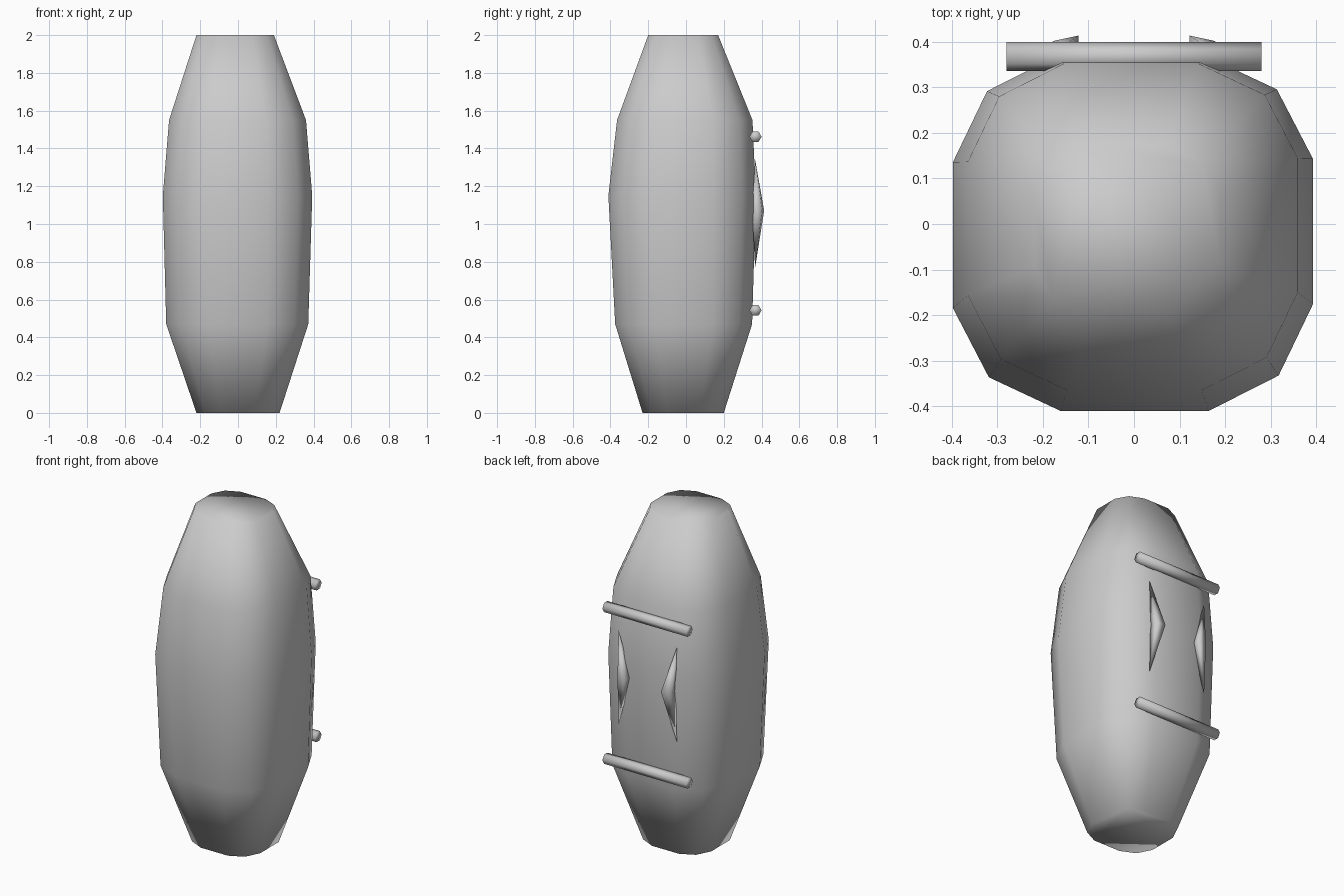
import bpy, bmesh, math
from mathutils import Matrix

if "Cube" in bpy.data.objects:
    bpy.data.objects.remove(bpy.data.objects["Cube"])


def finish(bm, name):
    bmesh.ops.recalc_face_normals(bm, faces=bm.faces)
    for f in bm.faces:
        f.smooth = True
    me = bpy.data.meshes.new(name)
    bm.to_mesh(me)
    bm.free()
    ob = bpy.data.objects.new(name, me)
    bpy.context.collection.objects.link(ob)
    return ob


# Pod body: a rounded-square section, fitted to x and y limits at each height
quarter = [(1.0, 0.42), (0.8, 0.81), (0.4, 1.0)]
section = []
for k in range(4):
    c, s = round(math.cos(k * math.pi / 2)), round(math.sin(k * math.pi / 2))
    section += [(x * c - y * s, x * s + y * c) for x, y in quarter]

# z, x min, x max, y min, y max
levels = [
    (0.00, -0.22, 0.22, -0.23, 0.20),
    (0.47, -0.38, 0.372, -0.375, 0.35),
    (1.15, -0.398, 0.393, -0.411, 0.37),
    (1.55, -0.365, 0.36, -0.365, 0.352),
    (2.00, -0.22, 0.19, -0.20, 0.17),
]
bm = bmesh.new()
rings = []
for z, x0, x1, y0, y1 in levels:
    rings.append([bm.verts.new(((x0 + x1) / 2 + px * (x1 - x0) / 2,
                                (y0 + y1) / 2 + py * (y1 - y0) / 2, z))
                  for px, py in section])
n = len(section)
for a, b in zip(rings, rings[1:]):
    for i in range(n):
        j = (i + 1) % n
        bm.faces.new((a[i], a[j], b[j], b[i]))
bm.faces.new(rings[0])
bm.faces.new(rings[-1])
finish(bm, "pod_body")

# Horizontal bars across the back
for name, z in (("lower_back_bar", 0.543), ("upper_back_bar", 1.462)):
    bm = bmesh.new()
    bmesh.ops.create_cone(bm, cap_ends=True, segments=6, radius1=0.032,
                          radius2=0.032, depth=0.56,
                          matrix=Matrix.Translation((0, 0.368, z))
                          @ Matrix.Rotation(math.pi / 2, 4, 'Y'))
    finish(bm, name)

# Bent ridges on the back: pointed ends, thick in the middle
for name, side in (("left_back_ridge", -1), ("right_back_ridge", 1)):
    bm = bmesh.new()
    mid = [bm.verts.new((side * x, y, 1.07)) for x, y in
           ((0.122, 0.414), (0.178, 0.402), (0.178, 0.35), (0.122, 0.35))]
    tips = [bm.verts.new((side * 0.195, 0.366, z)) for z in (0.77, 1.34)]
    for tip in tips:
        for i in range(4):
            bm.faces.new((mid[i], mid[(i + 1) % 4], tip))
    finish(bm, name)
